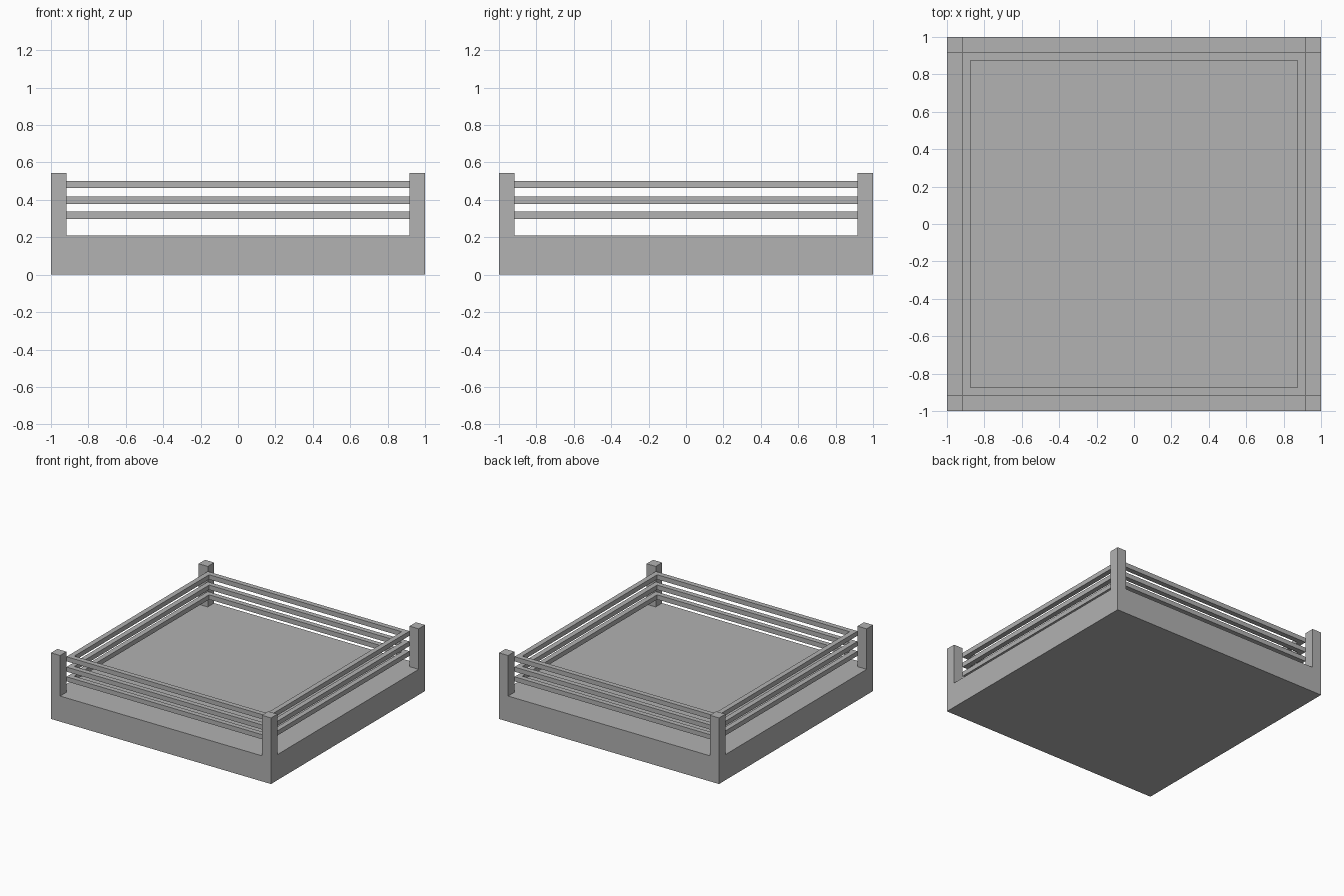
import bpy
import bmesh

if "Cube" in bpy.data.objects:
    bpy.data.objects.remove(bpy.data.objects["Cube"], do_unlink=True)

HALF = 1.0            # half width of the platform
POST = 0.083          # post thickness
DECK, TOP = 0.21, 0.543
ROPE_OUT, ROPE_IN = HALF - POST, 0.875
ROPE_H = 0.038
CORNERS = [(-1, -1), (1, -1), (1, 1), (-1, 1)]

grey = bpy.data.materials.new("plain_grey")
grey.use_nodes = True
colour = (0.445, 0.445, 0.445, 1)
grey.diffuse_color = colour
grey.node_tree.nodes["Principled BSDF"].inputs["Base Color"].default_value = colour


def finish(name, bm):
    bmesh.ops.recalc_face_normals(bm, faces=bm.faces)
    mesh = bpy.data.meshes.new(name)
    bm.to_mesh(mesh)
    bm.free()
    mesh.materials.append(grey)
    obj = bpy.data.objects.new(name, mesh)
    bpy.context.collection.objects.link(obj)
    return obj


def platform_with_posts(name):
    """Slab whose corner cells rise into posts, as one seamless block."""
    cuts = [-HALF, -ROPE_OUT, ROPE_OUT, HALF]
    bm = bmesh.new()
    grid = [[bm.verts.new((x, y, 0)) for x in cuts] for y in cuts]
    cells = [bm.faces.new((grid[j][i], grid[j][i + 1], grid[j + 1][i + 1], grid[j + 1][i]))
             for j in range(3) for i in range(3)]
    # raise the whole deck
    deck = bmesh.ops.extrude_face_region(bm, geom=cells, use_keep_orig=True)["geom"]
    bmesh.ops.translate(bm, vec=(0, 0, DECK),
                        verts=[g for g in deck if isinstance(g, bmesh.types.BMVert)])
    # raise each corner post
    tops = [g for g in deck if isinstance(g, bmesh.types.BMFace)]
    for face in tops:
        c = face.calc_center_median()
        if abs(c.x) > ROPE_OUT and abs(c.y) > ROPE_OUT:
            post = bmesh.ops.extrude_discrete_faces(bm, faces=[face])["faces"][0]
            bmesh.ops.translate(bm, vec=(0, 0, TOP - DECK), verts=post.verts)
    # merge the flat leftovers
    bmesh.ops.dissolve_limit(bm, angle_limit=0.01, verts=bm.verts, edges=bm.edges)
    return finish(name, bm)


def rope_ring(name, z):
    """Square ring with a rectangular section and mitred corners."""
    bm = bmesh.new()
    section = [(ROPE_OUT, z), (ROPE_OUT, z + ROPE_H), (ROPE_IN, z + ROPE_H), (ROPE_IN, z)]
    loops = [[bm.verts.new((sx * r, sy * r, h)) for r, h in section] for sx, sy in CORNERS]
    for k in range(4):
        a, b = loops[k], loops[(k + 1) % 4]
        for i in range(4):
            j = (i + 1) % 4
            bm.faces.new((a[i], b[i], b[j], a[j]))
    return finish(name, bm)


platform_with_posts("platform_and_corner_posts")
for label, z in (("lower", 0.299), ("middle", 0.379), ("upper", 0.464)):
    rope_ring(label + "_rope", z)
